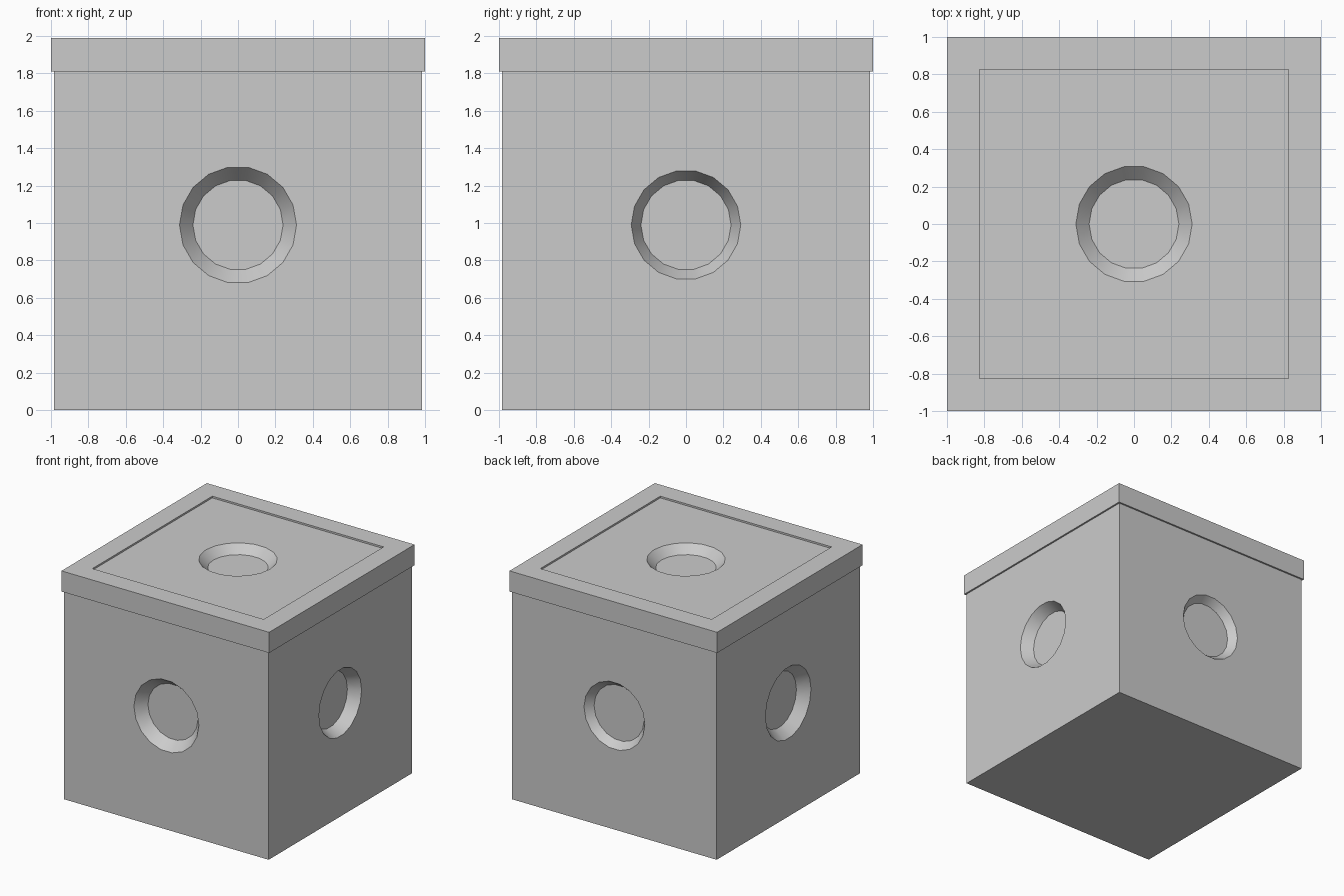
import bpy, math
from mathutils import Vector

if "Cube" in bpy.data.objects:
    bpy.data.objects.remove(bpy.data.objects["Cube"])


def box(name, half, z0, z1):
    bpy.ops.mesh.primitive_cube_add(size=1, location=(0, 0, (z0 + z1) / 2))
    ob = bpy.context.object
    ob.name = name
    ob.scale = (2 * half, 2 * half, z1 - z0)
    bpy.ops.object.transform_apply(location=True, rotation=False, scale=True)
    return ob


def cut(target, cutter):
    mod = target.modifiers.new("cut", 'BOOLEAN')
    mod.operation = 'DIFFERENCE'
    mod.solver = 'EXACT'
    mod.object = cutter
    bpy.context.view_layer.objects.active = target
    bpy.ops.object.modifier_apply(modifier=mod.name)
    bpy.data.objects.remove(cutter, do_unlink=True)


def dish(target, normal, centre, r_out, r_in, depth):
    # tapered round recess sunk along -normal, continued outward past the face
    n = Vector(normal)
    extra = 0.05
    slope = (r_out - r_in) / depth
    bpy.ops.mesh.primitive_cone_add(
        vertices=18, radius1=r_in, radius2=r_out + slope * extra, depth=depth + extra,
        location=Vector(centre) + n * (extra - depth) / 2)
    cutter = bpy.context.object
    # spin so that a vertex lies on the horizontal axis of each face
    for v in cutter.data.vertices:
        v.co = (v.co.y, -v.co.x, v.co.z)
    cutter.rotation_euler = n.to_track_quat('Z', 'Y').to_euler()
    cutter.hide_render = True
    bpy.context.view_layer.update()
    cut(target, cutter)


# body with a round dish in every side
HALF, MID = 0.985, 0.99
body = box("box_body", HALF, 0, 1.81)
for normal, r, d in (((0, -1, 0), 0.313, 0.09), ((0, 1, 0), 0.293, 0.065),
                     ((1, 0, 0), 0.293, 0.10), ((-1, 0, 0), 0.313, 0.09)):
    dish(body, normal, Vector(normal) * HALF + Vector((0, 0, MID)), r, 0.241, d)

# lid with a shallow sunken panel and a dish in its centre
lid = box("lid", 1.0, 1.81, 1.99)
panel = box("panel_cutter", 0.825, 1.975, 2.1)
panel.hide_render = True
cut(lid, panel)
dish(lid, (0, 0, 1), (0, 0, 1.975), 0.311, 0.24, 0.07)

# smooth walls, crisp edges
for ob in (body, lid):
    bpy.ops.object.select_all(action='DESELECT')
    ob.select_set(True)
    bpy.context.view_layer.objects.active = ob
    bpy.ops.object.shade_smooth_by_angle(angle=math.radians(30))
